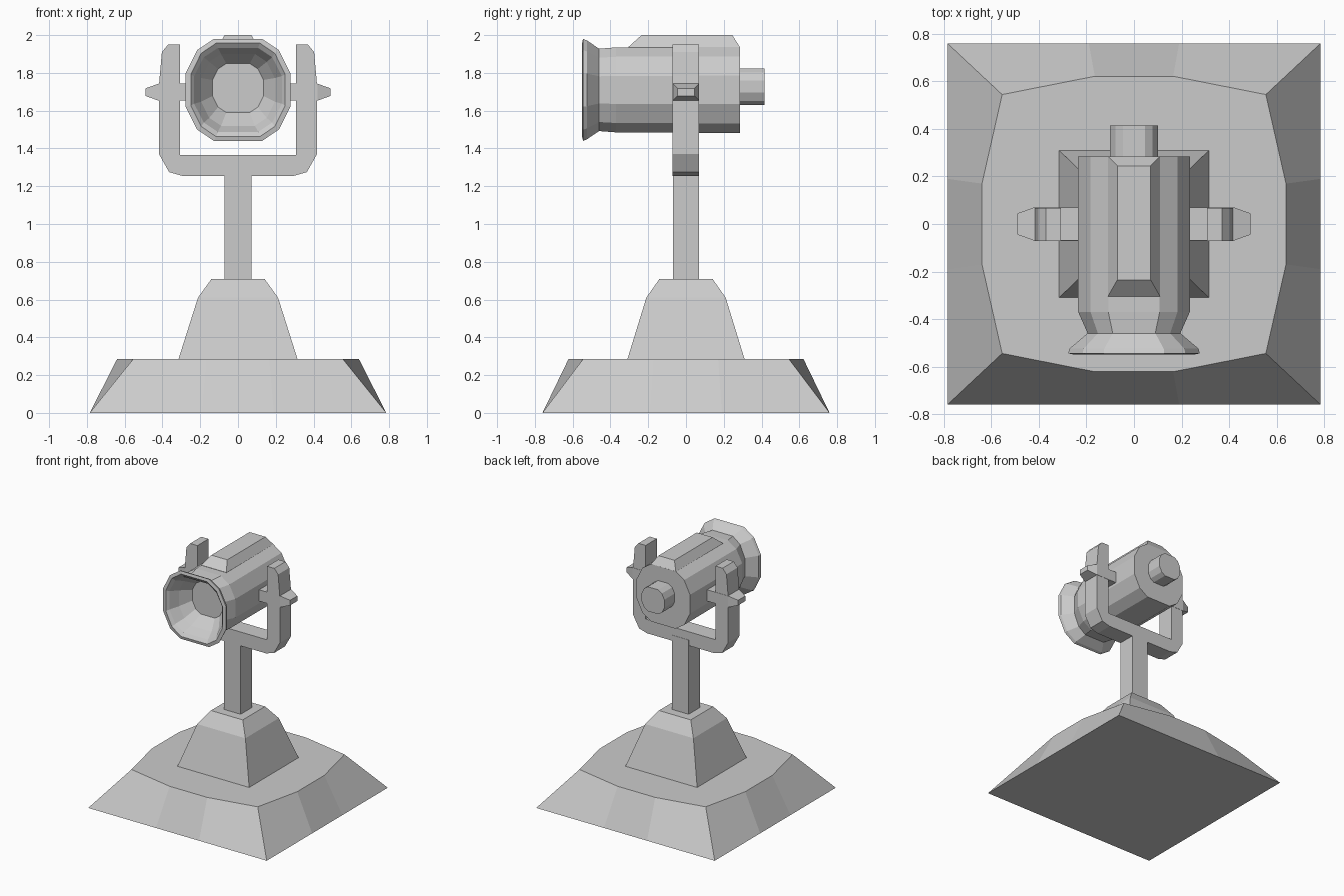
import bpy, bmesh

if "Cube" in bpy.data.objects:
    bpy.data.objects.remove(bpy.data.objects["Cube"])


def loft(name, rings):
    """Skin a list of equal-length 3D rings and cap both ends."""
    bm = bmesh.new()
    loops = [[bm.verts.new(p) for p in ring] for ring in rings]
    n = len(loops[0])
    for a, b in zip(loops, loops[1:]):
        for i in range(n):
            j = (i + 1) % n
            bm.faces.new((a[i], a[j], b[j], b[i]))
    bm.faces.new(loops[0][::-1])
    bm.faces.new(loops[-1])
    bmesh.ops.recalc_face_normals(bm, faces=bm.faces)
    mesh = bpy.data.meshes.new(name)
    bm.to_mesh(mesh)
    bm.free()
    obj = bpy.data.objects.new(name, mesh)
    bpy.context.collection.objects.link(obj)
    return obj


def four_way(quarter):
    """Mirror the first-quadrant points of an outline into a full loop."""
    half = quarter + [(-x, y) for x, y in reversed(quarter)]
    return half + [(-x, -y) for x, y in half]


def rect(x, y, z):
    return [(a, b, z) for a, b in four_way([(x, y)])]


# Base plate: straight foot, bowed top edges
foot = four_way([(0.785, 0.19), (0.785, 0.76), (0.19, 0.76)])
deck = four_way([(0.64, 0.17), (0.555, 0.545), (0.165, 0.622)])
loft("base_plate", [[(x, y, 0) for x, y in foot],
                    [(x, y, 0.285) for x, y in deck]])

# Tapered pedestal and post
loft("pedestal", [rect(0.315, 0.31, 0.285), rect(0.212, 0.21, 0.61),
                  rect(0.14, 0.14, 0.71)])
loft("post", [rect(0.072, 0.07, 0.70), rect(0.072, 0.07, 1.30)])

# U-shaped yoke: half outline mirrored, extruded in y
half = [(0.307, 1.365), (0.307, 1.95), (0.37, 1.95), (0.403, 1.91),
        (0.418, 1.74), (0.418, 1.37), (0.365, 1.275), (0.295, 1.255)]
outline = half + [(-x, z) for x, z in reversed(half)]
loft("yoke", [[(x, y, z) for x, z in outline] for y in (-0.072, 0.068)])

# Pivot knobs on both sides
for side, label in ((1, "right"), (-1, "left")):
    loft(label + "_pivot_knob",
         [[(side * x, a, 1.698 + b) for a, b in four_way([(w, h)])]
          for x, w, h in ((0.20, 0.07, 0.045), (0.42, 0.07, 0.045),
                          (0.49, 0.045, 0.02))])

# Lamp housing: twelve-sided section swept along y, hollow at the front
section = four_way([(1, 0.33), (0.78, 0.78), (0.46, 1)])


def lamp_ring(y, w, h, zc=1.71):
    return [(x * w, y, zc + z * h) for x, z in section]


loft("lamp_housing", [lamp_ring(*r) for r in (
    (0.285, 0.235, 0.228), (-0.37, 0.235, 0.225), (-0.46, 0.195, 0.218),
    (-0.525, 0.272, 0.262), (-0.545, 0.277, 0.27), (-0.55, 0.25, 0.248),
    (-0.53, 0.232, 0.222), (-0.46, 0.195, 0.19), (-0.38, 0.135, 0.13, 1.72))])

# Rear socket
loft("rear_socket", [lamp_ring(y, 0.10, 0.097, 1.727) for y in (0.25, 0.415)])

# Raised vent cover on top of the housing
loft("top_vent", [
    [(x, y, z) for x, y in ((w, f), (w, b), (-w, b), (-w, f))]
    for w, f, b, z in ((0.11, -0.305, 0.285, 1.90), (0.11, -0.305, 0.285, 1.937),
                       (0.07, -0.235, 0.245, 2.0))])
